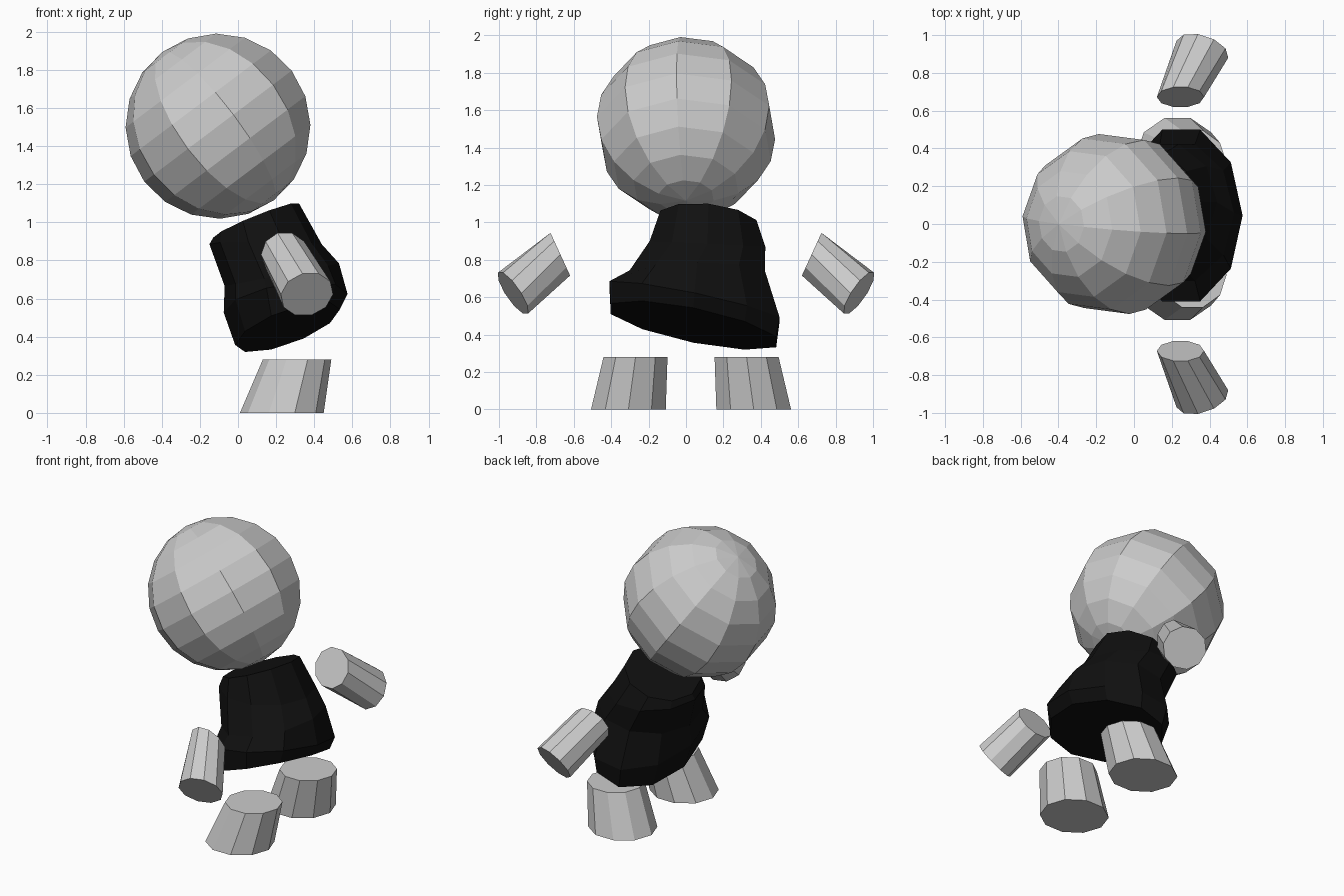
import bpy, bmesh
from math import cos, sin, radians, tau
from mathutils import Vector

if "Cube" in bpy.data.objects:
    bpy.data.objects.remove(bpy.data.objects["Cube"])

SIDES = 10


def loft(name, rings, mirror_y=None):
    """Skin ten-sided rings given as (centre, u axis, v axis); optionally reflect in the plane y = mirror_y."""
    bm = bmesh.new()
    loops = []
    for c, u, v in rings:
        c, u, v = Vector(c), Vector(u), Vector(v)
        loop = []
        for i in range(SIDES):
            p = c + u * cos(tau * i / SIDES) + v * sin(tau * i / SIDES)
            if mirror_y is not None:
                p.y = 2 * mirror_y - p.y
            loop.append(bm.verts.new(p))
        loops.append(loop)
    for lo, hi in zip(loops, loops[1:]):
        for i in range(SIDES):
            j = (i + 1) % SIDES
            bm.faces.new((lo[i], lo[j], hi[j], hi[i]))
    bm.faces.new(loops[0])
    bm.faces.new(loops[-1])
    bmesh.ops.recalc_face_normals(bm, faces=bm.faces)
    mesh = bpy.data.meshes.new(name)
    bm.to_mesh(mesh)
    bm.free()
    obj = bpy.data.objects.new(name, mesh)
    bpy.context.collection.objects.link(obj)
    return obj


def tilted(centre, rx, ry, slope_x=0, slope_y=0):
    """Elliptical ring lying on a sloping plane."""
    return centre, (rx, 0, rx * slope_x), (0, ry, ry * slope_y)


# Head: low-poly ball leaning to the left
bpy.ops.mesh.primitive_uv_sphere_add(segments=SIDES, ring_count=10, radius=0.487,
                                     location=(-0.105, 0.0, 1.505),
                                     rotation=(0, radians(-37), radians(0)))
head = bpy.context.object
head.name = "head"
head.rotation_euler = (0, radians(-37), 0)
for vert in head.data.vertices:  # turn the facets about the ball's own axis
    x, y, a = vert.co.x, vert.co.y, radians(12)
    vert.co.x, vert.co.y = x * cos(a) - y * sin(a), x * sin(a) + y * cos(a)

# Torso: leaning, flared body
torso = loft("torso", [
    tilted((0.26, 0.04, 0.45), 0.275, 0.465, 0.34, -0.20),
    tilted((0.25, 0.045, 0.575), 0.325, 0.478, 0.15, -0.21),
    tilted((0.23, 0.06, 0.725), 0.30, 0.38, 0.20, 0.0),
    tilted((0.145, 0.115, 0.885), 0.295, 0.325, 0.0, -0.05),
    tilted((0.095, 0.12, 1.01), 0.225, 0.27, 0.40, -0.10),
])
black = bpy.data.materials.new("black")
black.diffuse_color = (0.005, 0.005, 0.005, 1)
black.use_nodes = True
black.node_tree.nodes["Principled BSDF"].inputs["Base Color"].default_value = black.diffuse_color
torso.data.materials.append(black)

# Arms: slightly flared, detached cylinders
arm = [((0.246, -0.672, 0.83), (0.125, 0, 0), (0, -0.055, 0.12)),
       ((0.362, -0.925, 0.622), (0.137, 0.045, 0), (0.02, -0.07, 0.115))]
loft("front_arm", arm)
loft("back_arm", arm, mirror_y=0.0)

# Legs: sheared, tapered stumps
leg = [tilted((0.23, -0.308, 0.0), 0.22, 0.21),
       tilted((0.31, -0.27, 0.28), 0.18, 0.18)]
loft("front_leg", leg)
loft("back_leg", leg, mirror_y=0.027)
